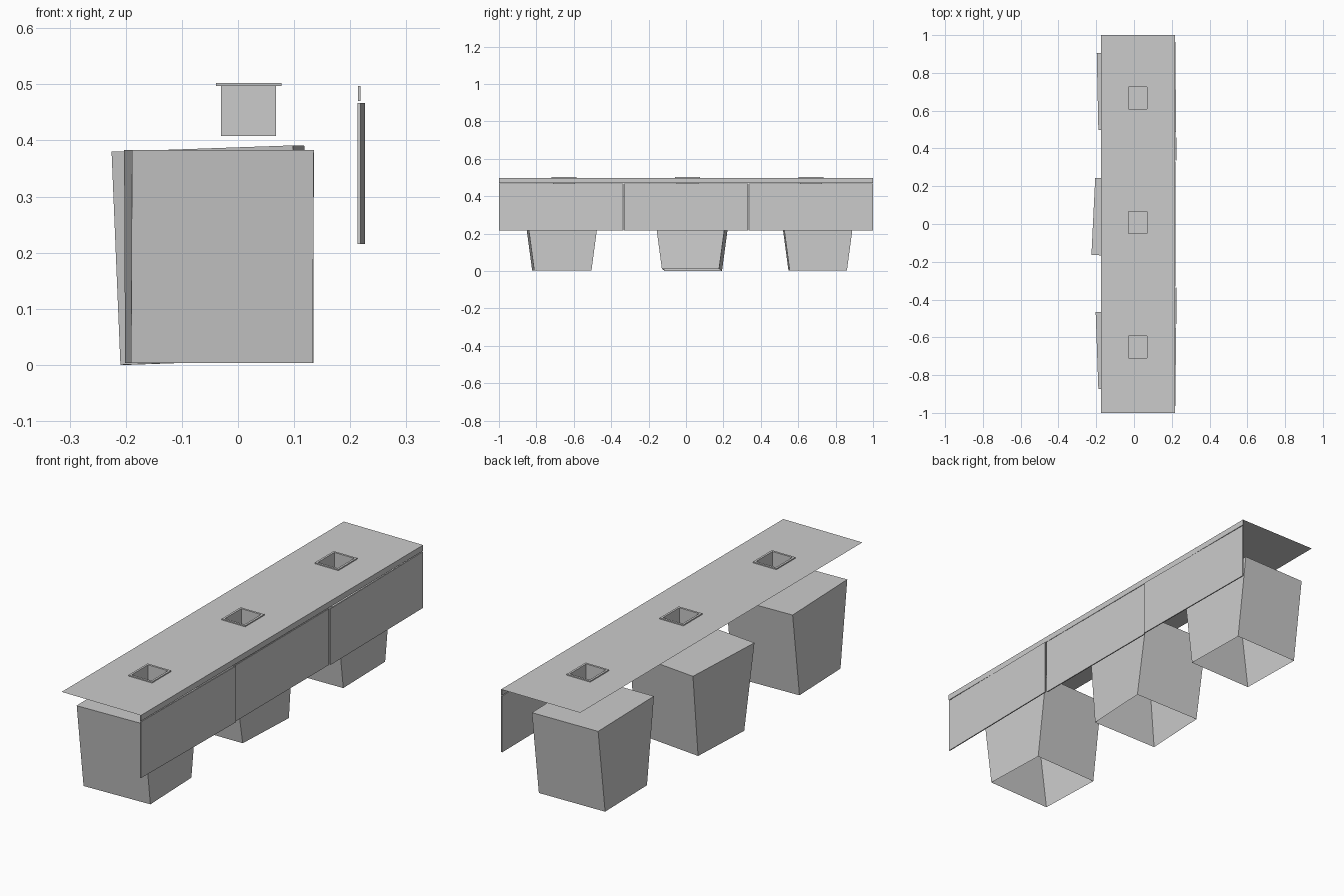
import bpy, bmesh
from math import radians
from mathutils import Matrix, Vector

if "Cube" in bpy.data.objects:
    bpy.data.objects.remove(bpy.data.objects["Cube"])

HOLE_Y = (-0.652, 0.008, 0.668)
HX, HW, HD = 0.019, 0.049, 0.058      # opening centre x, half sizes in x and y


def finish(bm, name):
    bmesh.ops.remove_doubles(bm, verts=bm.verts, dist=1e-5)
    me = bpy.data.meshes.new(name)
    bm.to_mesh(me)
    bm.free()
    ob = bpy.data.objects.new(name, me)
    bpy.context.collection.objects.link(ob)
    return ob


def box(name, center, size, rz=0):
    bm = bmesh.new()
    bmesh.ops.create_cube(bm, size=1, matrix=Matrix.Diagonal((*size, 1)))
    ob = finish(bm, name)
    ob.location = center
    ob.rotation_euler.z = radians(rz)
    return ob


def loft(bm, rings):
    # Join rectangular rings (half x, half y, z) with quads
    loops = [[bm.verts.new((sx * a, sy * b, z))
              for sx, sy in ((-1, -1), (1, -1), (1, 1), (-1, 1))] for a, b, z in rings]
    for lo, hi in zip(loops, loops[1:]):
        for i in range(4):
            j = (i + 1) % 4
            bm.faces.new((lo[i], lo[j], hi[j], hi[i]))
    return loops


# Thin counter sheet with three openings
bm = bmesh.new()
xs = (-0.175, HX - HW, HX + HW, 0.2175)
ys = [-1.0] + [y + s * HD for y in HOLE_Y for s in (-1, 1)] + [1.0]
for i in range(3):
    for j in range(7):
        if i == 1 and j % 2:
            continue
        bm.faces.new([bm.verts.new((x, y, 0.497)) for x, y in (
            (xs[i], ys[j]), (xs[i + 1], ys[j]), (xs[i + 1], ys[j + 1]), (xs[i], ys[j + 1]))])
finish(bm, "counter_top")

# Rimmed chutes, open at both ends
for n, y in enumerate(HOLE_Y):
    bm = bmesh.new()
    loft(bm, ((HW + 0.0095, HD + 0.0095, 0.497), (HW + 0.0095, HD + 0.0095, 0.502),
              (HW, HD, 0.502), (HW, HD, 0.408)))
    finish(bm, f"waste_chute_{n + 1}").location = (HX, y, 0)

# Strip under the counter edge and three slightly ajar door panels
box("edge_strip", (0.2160, 0, 0.4835), (0.004, 2.0, 0.026))
for n, (y, x, rz) in enumerate(((-0.667, 0.2195, -0.7), (0, 0.2175, 0.1), (0.667, 0.219, 0.6))):
    box(f"door_panel_{n + 1}", (x, y, 0.341), (0.005, 0.663, 0.252), rz)

# Tapered bins: closed top, open underside, each a little askew
BINS = ((-0.034, -0.664, 0, 2.0), (-0.047, 0.032, -2.0, -2.8), (-0.031, 0.704, 0, 1.2))
for n, (x, y, ry, rz) in enumerate(BINS):
    bm = bmesh.new()
    loops = loft(bm, ((0.162, 0.153, -0.19), (0.162, 0.204, 0.19)))
    bm.faces.new(loops[1])
    ob = finish(bm, f"bin_{n + 1}")
    ob.rotation_euler = (0, radians(ry), radians(rz))
    rot = ob.rotation_euler.to_matrix()
    low = min((rot @ v.co).z for v in ob.data.vertices)
    ob.location = (x, y, -low + (0 if ry else 0.003))
